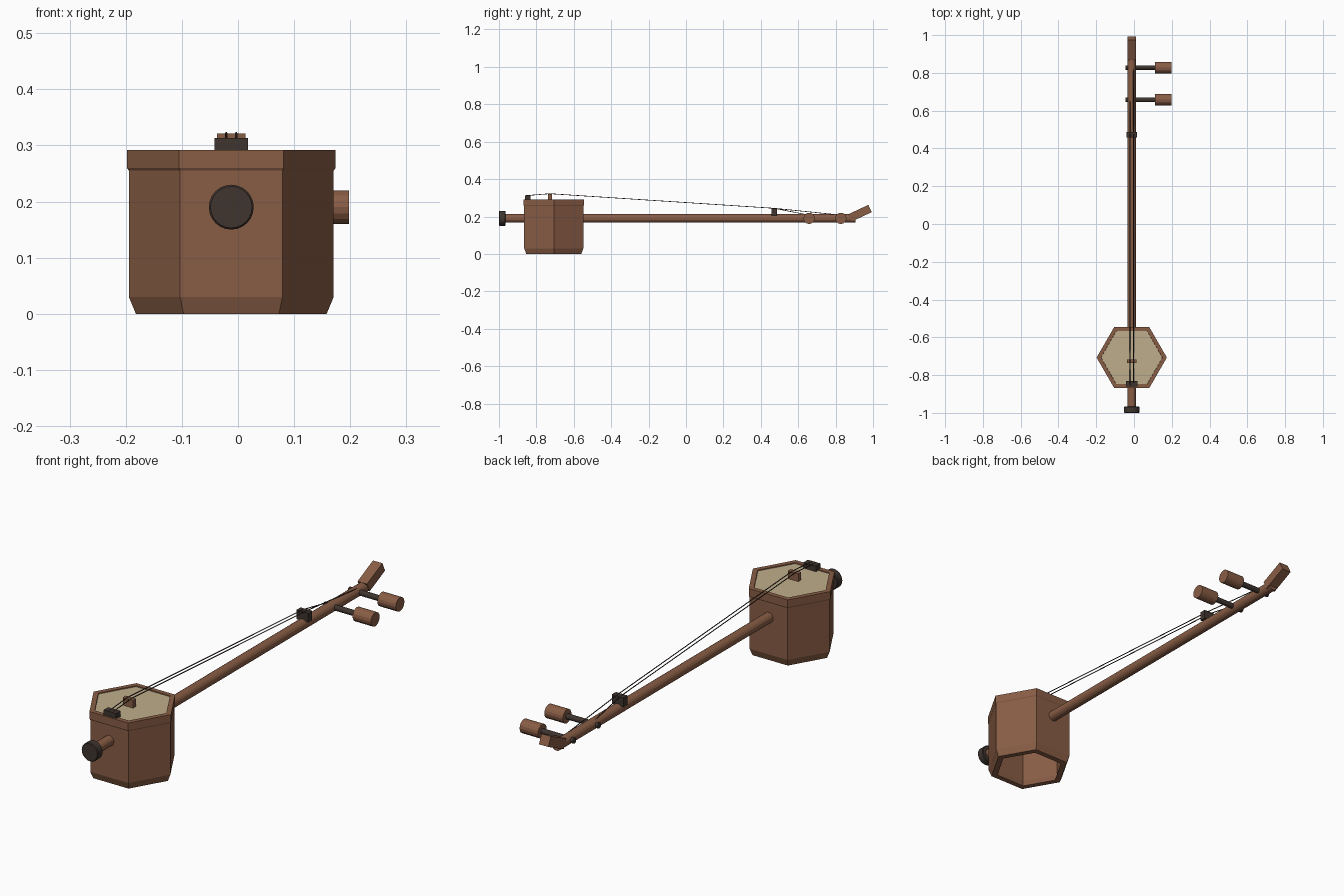
import bpy, bmesh, math
from mathutils import Vector, Matrix

if "Cube" in bpy.data.objects:
    bpy.data.objects.remove(bpy.data.objects["Cube"])

CX, CY, ROD_Z = -0.012, -0.707, 0.19


def mat(name, col):
    m = bpy.data.materials.new(name)
    m.diffuse_color = (*col, 1)
    m.use_nodes = True
    m.node_tree.nodes["Principled BSDF"].inputs["Base Color"].default_value = m.diffuse_color
    return m


WOOD = mat("wood", (0.25, 0.11, 0.06))
DARK = mat("dark_wood", (0.05, 0.035, 0.028))
SKIN = mat("skin", (0.52, 0.42, 0.26))


def finish(name, bm, material):
    bmesh.ops.recalc_face_normals(bm, faces=bm.faces)
    me = bpy.data.meshes.new(name)
    bm.to_mesh(me)
    bm.free()
    me.materials.append(material)
    ob = bpy.data.objects.new(name, me)
    bpy.context.collection.objects.link(ob)
    return ob


def hex_ring(name, profile, material):
    """Sweep a closed (radius, z) profile round a hexagon."""
    bm = bmesh.new()
    rings = [[bm.verts.new((CX + r * math.cos(i * math.pi / 3),
                            CY + r * math.sin(i * math.pi / 3), z))
              for r, z in profile] for i in range(6)]
    n = len(profile)
    for i in range(6):
        a, b = rings[i], rings[(i + 1) % 6]
        for j in range(n):
            k = (j + 1) % n
            bm.faces.new((a[j], b[j], b[k], a[k]))
    return finish(name, bm, material)


def rod(name, p0, p1, r, material, sides=16, bevel=0):
    """Closed cylinder between two points."""
    p0, p1 = Vector(p0), Vector(p1)
    d = p1 - p0
    m = Matrix.Translation((p0 + p1) / 2) @ d.to_track_quat('Z', 'Y').to_matrix().to_4x4()
    bm = bmesh.new()
    bmesh.ops.create_cone(bm, cap_ends=True, segments=sides, radius1=r, radius2=r,
                          depth=d.length, matrix=m)
    ob = finish(name, bm, material)
    if bevel:
        mod = ob.modifiers.new("bevel", 'BEVEL')
        mod.width, mod.segments = bevel, 1
        mod.limit_method, mod.angle_limit = 'ANGLE', math.radians(50)
    return ob


def box(name, centre, size, material, tilt=0):
    bm = bmesh.new()
    m = Matrix.Translation(centre) @ Matrix.Rotation(tilt, 4, 'X') @ Matrix.Diagonal((*size, 1))
    bmesh.ops.create_cube(bm, size=1, matrix=m)
    return finish(name, bm, material)


# Hollow hexagonal sound box, open underneath, with rim and skin
hex_ring("sound_box", [(0.17, 0), (0.1825, 0.03), (0.1825, 0.26), (0.155, 0.26),
                       (0.155, 0.03), (0.143, 0)], WOOD)
hex_ring("rim", [(0.1825, 0.255), (0.186, 0.26), (0.186, 0.292), (0.163, 0.292),
                 (0.155, 0.255)], WOOD)
bm = bmesh.new()
bmesh.ops.create_cone(bm, cap_ends=True, segments=6, radius1=0.164, radius2=0.164, depth=0.01,
                      matrix=Matrix.Translation((CX, CY, 0.283)) @ Matrix.Rotation(math.pi / 2, 4, 'Z'))
finish("skin", bm, SKIN)

# Neck running through the box, end knob and tilted head
rod("neck", (CX, -0.98, ROD_Z), (CX, 0.905, ROD_Z), 0.0225, WOOD)
rod("end_knob", (CX, -1, ROD_Z), (CX, -0.965, ROD_Z), 0.04, DARK, 24, 0.003)
box("head", (CX, 0.931, 0.218), (0.045, 0.117, 0.043), WOOD, math.radians(25))

# Tuning pegs
for i, y in enumerate((0.658, 0.828)):
    rod(f"peg_shaft_{i + 1}", (-0.045, y, ROD_Z), (0.12, y, ROD_Z), 0.012, DARK, 12)
    rod(f"peg_handle_{i + 1}", (0.11, y, ROD_Z), (0.198, y, ROD_Z), 0.03, WOOD, 16)

# String supports
box("tailpiece", (CX, -0.846, 0.301), (0.06, 0.03, 0.025), DARK)
box("bridge", (CX, -0.727, 0.304), (0.05, 0.02, 0.035), WOOD)
box("nut", (CX, 0.472, 0.224), (0.056, 0.028, 0.04), DARK)

# Strings
for i, (dx, end) in enumerate(((-0.009, 0.655), (0.009, 0.825))):
    x = CX + dx
    cu = bpy.data.curves.new(f"string_{i + 1}", 'CURVE')
    cu.dimensions = '3D'
    cu.bevel_depth, cu.bevel_resolution = 0.002, 1
    pts = [(x, -0.855, 0.312), (x, -0.727, 0.322), (x, 0.472, 0.244), (x, end, 0.208)]
    sp = cu.splines.new('POLY')
    sp.points.add(len(pts) - 1)
    for p, co in zip(sp.points, pts):
        p.co = (*co, 1)
    cu.materials.append(DARK)
    bpy.context.collection.objects.link(bpy.data.objects.new(f"string_{i + 1}", cu))
